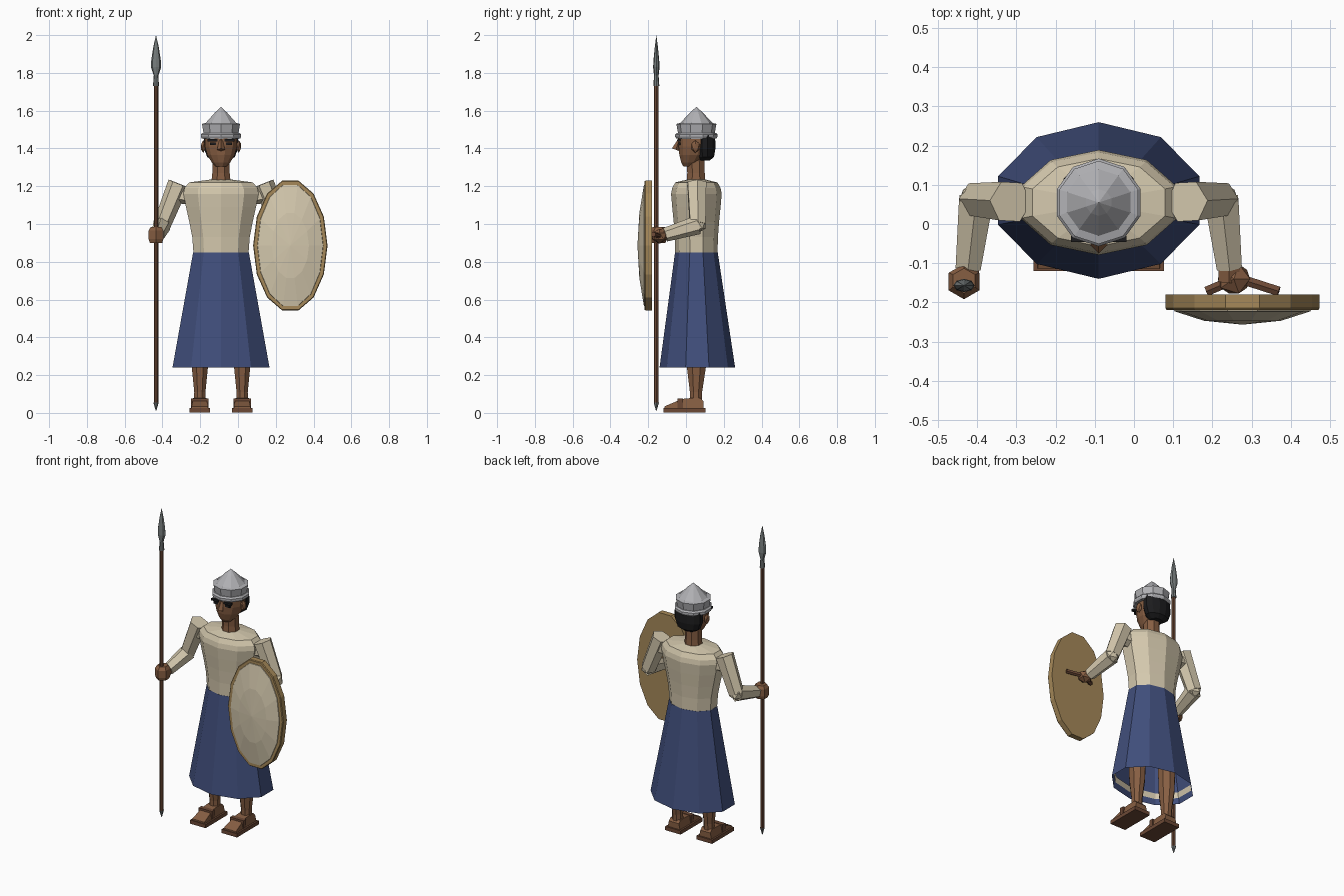
import bpy, bmesh, math
from mathutils import Vector, Matrix


def material(name, rgb):
    m = bpy.data.materials.new(name)
    m.diffuse_color = (*rgb, 1)
    return m


CREAM = material("cream linen", (0.66, 0.58, 0.42))
BLUE = material("blue cloth", (0.052, 0.077, 0.20))
SKIN = material("brown skin", (0.24, 0.112, 0.055))
WOOD = material("dark wood", (0.15, 0.066, 0.036))
TAN = material("tan hide", (0.38, 0.25, 0.10))
STEEL = material("light metal", (0.44, 0.44, 0.46))
IRON = material("grey iron", (0.18, 0.20, 0.20))
BLACK = material("black hair", (0.012, 0.012, 0.013))
CX, CY = -0.09, 0.055   # axis of the body


def finish(name, bm, *mats):
    bmesh.ops.recalc_face_normals(bm, faces=bm.faces)
    me = bpy.data.meshes.new(name)
    bm.to_mesh(me)
    bm.free()
    for m in mats:
        me.materials.append(m)
    ob = bpy.data.objects.new(name, me)
    bpy.context.collection.objects.link(ob)
    return ob


def loft(name, rings, n, mat, phase=90, caps=(True, True), frame=None):
    """Skin rings of (x, y, z, rx, ry); frame optionally turns the result."""
    bm = bmesh.new()
    loops = []
    for x, y, z, rx, ry in rings:
        loop = []
        for i in range(n):
            a = math.radians(phase) + math.tau * i / n
            loop.append(bm.verts.new((x + rx * math.cos(a), y + ry * math.sin(a), z)))
        loops.append(loop)
    for a, b in zip(loops, loops[1:]):
        for i in range(n):
            j = (i + 1) % n
            bm.faces.new((a[i], a[j], b[j], b[i]))
    if caps[0]:
        bm.faces.new(loops[0])
    if caps[1]:
        bm.faces.new(loops[-1])
    if frame:
        bm.transform(frame)
    bmesh.ops.remove_doubles(bm, verts=bm.verts, dist=0.0003)
    return finish(name, bm, mat)


def limb(name, p, q, r1, r2, mat, n=6):
    """Tapered prism between two points."""
    p, q = Vector(p), Vector(q)
    d = q - p
    m = Matrix.Translation(p) @ d.to_track_quat('Z', 'Y').to_matrix().to_4x4()
    return loft(name, [(0, 0, 0, r1, r1), (0, 0, d.length, r2, r2)], n, mat, frame=m)


def ball(name, c, size, mat, sub=1):
    bm = bmesh.new()
    bmesh.ops.create_icosphere(bm, subdivisions=sub, radius=1)
    bm.transform(Matrix.Translation(c) @ Matrix.Diagonal((*size, 1)))
    return finish(name, bm, mat)


def box(name, c, size, mat):
    bm = bmesh.new()
    bmesh.ops.create_cube(bm, size=1)
    bm.transform(Matrix.Translation(c) @ Matrix.Diagonal((*size, 1)))
    return finish(name, bm, mat)


def body(rows):
    return [(CX, y, z, rx, ry) for z, rx, ry, y in rows]


# Clothing: flared open skirt, lining band at the hem, and fitted tunic
loft("skirt", body([(0.24, 0.27, 0.20, 0.06), (0.85, 0.155, 0.113, 0.055)]),
     10, BLUE, caps=(False, True))
loft("hem_lining", body([(0.275, 0.260, 0.190, 0.06), (0.31, 0.253, 0.185, 0.06)]),
     10, CREAM, caps=(False, False))
loft("tunic", body([(0.845, 0.153, 0.112, 0.055), (0.93, 0.160, 0.114, 0.055),
                    (1.01, 0.176, 0.120, 0.055), (1.09, 0.195, 0.128, 0.055),
                    (1.16, 0.209, 0.134, 0.055), (1.19, 0.204, 0.128, 0.055),
                    (1.22, 0.178, 0.112, 0.055), (1.235, 0.06, 0.05, 0.055)]), 10, CREAM)

# Head
loft("neck", body([(1.21, 0.056, 0.055, 0.053), (1.27, 0.050, 0.05, 0.053),
                   (1.36, 0.050, 0.05, 0.05)]), 8, SKIN, 22.5)
loft("head", body([(1.305, 0.030, 0.030, 0.015), (1.325, 0.050, 0.052, 0.025),
                   (1.365, 0.075, 0.078, 0.04), (1.41, 0.088, 0.092, 0.05),
                   (1.48, 0.090, 0.094, 0.052)]), 12, SKIN, 15)
loft("hair", body([(1.335, 0.045, 0.03, 0.095), (1.355, 0.076, 0.05, 0.10),
                   (1.40, 0.093, 0.058, 0.10), (1.47, 0.093, 0.056, 0.10)]), 12, BLACK, 15)
limb("nose", (CX, -0.036, 1.445), (CX, -0.054, 1.393), 0.008, 0.022, SKIN, 4)
box("mouth", (CX, -0.029, 1.365), (0.036, 0.009, 0.006), WOOD)
for side, tag in ((-1, "right"), (1, "left")):
    box(tag + "_brow", (CX + side * 0.045, -0.038, 1.443), (0.052, 0.016, 0.012), BLACK)
    box(tag + "_eye", (CX + side * 0.042, -0.034, 1.424), (0.032, 0.012, 0.013), BLACK)
    ball(tag + "_ear", (CX + side * 0.094, 0.05, 1.41), (0.014, 0.024, 0.034), SKIN)

# Helmet: rim, faceted drum and pointed crown
loft("helmet_drum", body([(1.45, 0.098, 0.098, CY), (1.485, 0.098, 0.098, CY),
                          (1.53, 0.106, 0.106, CY), (1.535, 0.085, 0.085, CY),
                          (1.59, 0.034, 0.034, CY), (1.62, 0.0001, 0.0001, CY)]), 10, STEEL)
loft("helmet_rim", body([(1.452, 0.106, 0.106, CY), (1.462, 0.112, 0.112, CY),
                         (1.474, 0.112, 0.112, CY), (1.483, 0.103, 0.103, CY)]), 10, STEEL)

# Arms, legs and sandals, mirrored about the body axis
for side, tag in ((-1, "right"), (1, "left")):
    shoulder = (CX + side * 0.225, 0.057, 1.214)
    elbow = (CX + side * 0.313, 0.062, 0.995)
    wx = CX + side * 0.333
    limb(tag + "_upper_sleeve", shoulder, elbow, 0.057, 0.047, CREAM)
    ball(tag + "_elbow", elbow, (0.047, 0.047, 0.045), CREAM)
    limb(tag + "_shoulder", (CX + side * 0.14, 0.06, 1.15),
         (CX + side * 0.235, 0.06, 1.15), 0.05, 0.04, CREAM)
    limb(tag + "_lower_sleeve", elbow, (wx, -0.11, 0.943), 0.050, 0.037, CREAM)
    limb(tag + "_wrist", (wx, -0.09, 0.95), (wx, -0.145, 0.94), 0.030, 0.032, SKIN)

    lx = CX + side * 0.112
    loft(tag + "_leg", [(lx, 0.052, 0.06, 0.033, 0.034), (lx, 0.053, 0.11, 0.032, 0.035),
                        (lx, 0.055, 0.24, 0.046, 0.054), (lx, 0.055, 0.50, 0.055, 0.06)],
         8, SKIN, 22.5)
    # wedge foot: a side outline pushed across the foot's width
    bm = bmesh.new()
    outline = ((-0.115, 0.024), (0.092, 0.024), (0.092, 0.062), (0.075, 0.078),
               (0.02, 0.078), (-0.02, 0.074), (-0.115, 0.034))
    face = bm.faces.new([bm.verts.new((lx - 0.044, y, z)) for y, z in outline])
    ext = bmesh.ops.extrude_face_region(bm, geom=[face])["geom"]
    bmesh.ops.translate(bm, vec=(0.088, 0, 0),
                        verts=[v for v in ext if isinstance(v, bmesh.types.BMVert)])
    for v in bm.verts:
        if v.co.z > 0.06:
            v.co.x = lx + (v.co.x - lx) * 0.8
    finish(tag + "_foot", bm, SKIN)
    box(tag + "_sole", (lx, -0.009, 0.013), (0.110, 0.222, 0.024), WOOD)
    box(tag + "_sandal_strap", (lx, -0.03, 0.052), (0.094, 0.028, 0.05), WOOD)

# Fists
SX, SY = -0.434, -0.157
loft("right_fist", [(SX, -0.147, 0.90, 0.038, 0.038), (SX, -0.147, 0.92, 0.045, 0.045),
                    (SX, -0.147, 0.965, 0.045, 0.045), (SX, -0.145, 0.985, 0.032, 0.032)],
     6, SKIN)
ball("left_fist", (0.255, -0.14, 0.935), (0.046, 0.044, 0.04), SKIN)

# Spear: shaft, butt spike and leaf blade
loft("spear_shaft", [(SX, SY, 0.05, 0.012, 0.012), (SX, SY, 1.75, 0.012, 0.012)], 8, WOOD)
loft("spear_butt", [(SX, SY, 0.012, 0.002, 0.002), (SX, SY, 0.055, 0.014, 0.014)], 8, IRON)
loft("spear_blade", [(SX, SY, 1.73, 0.016, 0.016), (SX, SY, 1.785, 0.012, 0.012),
                     (SX, SY, 1.83, 0.027, 0.017), (SX, SY, 1.87, 0.025, 0.015),
                     (SX, SY, 1.94, 0.014, 0.008), (SX, SY, 2.0, 0.0001, 0.0001)], 8, IRON)

# Oval shield facing forward: hide rim and back, linen dome, wooden grip
face_front = Matrix.Translation((0.277, 0, 0.886)) @ Matrix.Rotation(math.radians(90), 4, 'X')


def oval(rows):
    return [(0, 0, -y, 0.197 * s - inset, 0.352 * s - inset) for y, s, inset in rows]


loft("shield_rim", oval([(-0.18, 1, 0), (-0.215, 1, 0), (-0.22, 1, 0.004), (-0.22, 1, 0.024)]),
     14, TAN, 0, frame=face_front)
loft("shield_face", oval([(-0.219, 1, 0.022), (-0.223, 1, 0.024), (-0.247, 0.5, 0),
                          (-0.257, 0.0005, 0)]), 14, CREAM, 0, frame=face_front)
limb("shield_grip_inner", (0.185, -0.172, 0.93), (0.255, -0.142, 0.935), 0.014, 0.014, WOOD)
limb("shield_grip_outer", (0.255, -0.135, 0.935), (0.37, -0.172, 0.945), 0.014, 0.014, WOOD)
